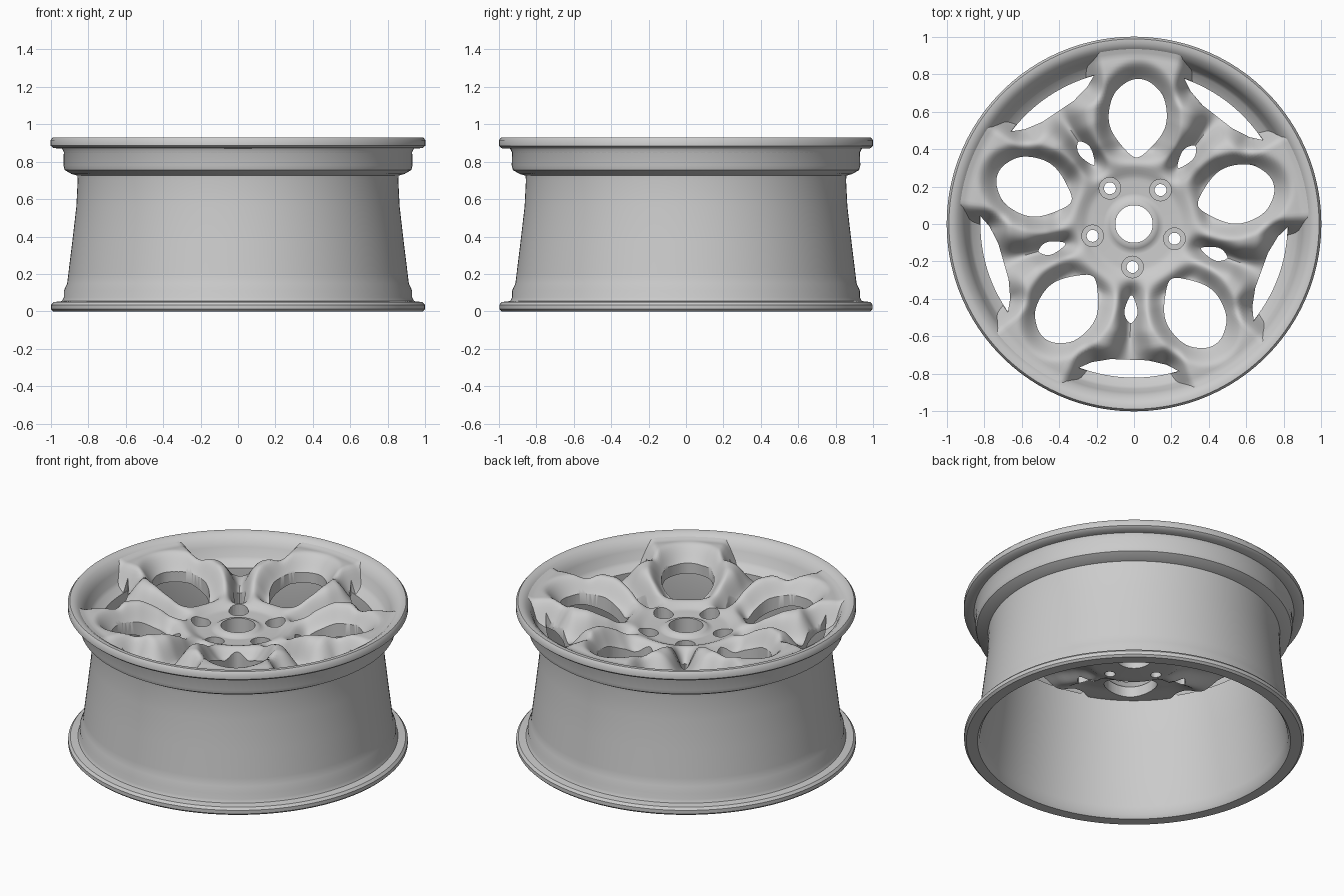
import bpy, bmesh, math
from mathutils import Vector

cube = bpy.data.objects.get("Cube")
if cube:
    bpy.data.objects.remove(cube)

metal = bpy.data.materials.new("silver grey")
metal.use_nodes = True
GREY = (0.6, 0.6, 0.6, 1)
metal.diffuse_color = GREY
bsdf = next(n for n in metal.node_tree.nodes if n.type == 'BSDF_PRINCIPLED')
bsdf.inputs["Base Color"].default_value = GREY

STEP = math.radians(72)
PETAL = math.radians(88)      # direction of the first large opening
CHANNEL = math.radians(52)    # direction of the first gap between petals


def finish(bm, name):
    bmesh.ops.recalc_face_normals(bm, faces=bm.faces)
    mesh = bpy.data.meshes.new(name)
    bm.to_mesh(mesh)
    bm.free()
    mesh.materials.append(metal)
    ob = bpy.data.objects.new(name, mesh)
    bpy.context.collection.objects.link(ob)
    return ob


def make_active(ob):
    bpy.ops.object.select_all(action='DESELECT')
    ob.select_set(True)
    bpy.context.view_layer.objects.active = ob


def shade(ob, degrees):
    make_active(ob)
    bpy.ops.object.shade_smooth_by_angle(angle=math.radians(degrees))


def revolve(section, n):
    """Closed ring; the section is a function of the angle."""
    bm = bmesh.new()
    cols = []
    for i in range(n):
        a = 2 * math.pi * i / n
        cols.append([bm.verts.new((r * math.cos(a), r * math.sin(a), z)) for r, z in section(a)])
    for i in range(n):
        p, q = cols[i], cols[(i + 1) % n]
        for j in range(len(p)):
            k = (j + 1) % len(p)
            bm.faces.new((p[j], p[k], q[k], q[j]))
    return bm


def ramp(x, lo, hi):
    t = min(1, max(0, (x - lo) / (hi - lo)))
    return t * t * (3 - 2 * t)


def curve(x, pts):
    """Height read from a short profile."""
    for (a, u), (b, v) in zip(pts, pts[1:]):
        if x <= b:
            return u + (v - u) * min(1, max(0, (x - a) / (b - a)))
    return pts[-1][1]


# Barrel: outer wall with stepped lips, then inner wall
barrel_profile = [
    (0.92, 0), (0.985, 0), (0.998, 0.012), (0.998, 0.035), (0.985, 0.05), (0.94, 0.055),
    (0.93, 0.075), (0.93, 0.11), (0.912, 0.15), (0.906, 0.2), (0.885, 0.37), (0.863, 0.56),
    (0.856, 0.7), (0.858, 0.725), (0.89, 0.735), (0.925, 0.755), (0.932, 0.78), (0.93, 0.85),
    (0.94, 0.87), (0.985, 0.872), (1, 0.885), (1, 0.915), (0.988, 0.93), (0.965, 0.93),
    (0.94, 0.915), (0.915, 0.89), (0.9, 0.86), (0.88, 0.805), (0.865, 0.785), (0.82, 0.76),
    (0.82, 0.66), (0.835, 0.52), (0.87, 0.25), (0.895, 0.07), (0.905, 0.02)]
barrel = finish(revolve(lambda a: barrel_profile, 160), "barrel")
shade(barrel, 40)


# Spoke disc: rounded petals, dished hub and sunken channels
CREST = [(0.1, 0.77), (0.125, 0.77), (0.14, 0.75), (0.25, 0.755), (0.34, 0.80), (0.46, 0.86),
         (0.58, 0.895), (0.72, 0.905), (0.85, 0.905), (0.9, 0.9), (0.945, 0.912)]
UNDER = [(0.1, 0.55), (0.28, 0.56), (0.36, 0.62), (0.48, 0.68), (0.7, 0.745), (0.82, 0.745),
         (0.9, 0.77), (0.945, 0.89)]


def offset(a, base):
    return (a - base + STEP / 2) % STEP - STEP / 2


def channel(r, a):
    x = r * math.sin(offset(a, CHANNEL))
    width = 0.055 + 0.05 * ramp(r, 0.55, 0.75)
    return math.exp(-(x / width) ** 2) * ramp(r, 0.28, 0.42)


def under_height(r, a):
    return curve(r, UNDER) - 0.06 * channel(r, a) * (1 - ramp(r, 0.74, 0.82))


def top_height(r, a):
    z = curve(r, CREST)
    u, v = offset(a, CHANNEL), offset(a, PETAL)
    # bowl around each large opening
    e = math.hypot(r * math.sin(v) / 0.155, (r * math.cos(v) - 0.56) / 0.21)
    z -= 0.11 * (1 - ramp(e, 0.85, 1.55)) * ramp(r, 0.3, 0.42)
    # channel between neighbouring petals
    z -= 0.15 * channel(r, a)
    # petals drop away towards the outer windows
    w = (1 - ramp(abs(u), math.radians(14), math.radians(23))) * ramp(r, 0.66, 0.8)
    return max(z + (0.745 - z) * w, under_height(r, a) + 0.005)


radii = [0.1 + 0.845 * i / 54 for i in range(55)]


def disc_section(a):
    top = [(r, top_height(r, a)) for r in radii]
    return top + [(r, under_height(r, a)) for r in reversed(radii[::2])]


spokes = finish(revolve(disc_section, 360), "spokes")


# Cutters, each drawn along +y and repeated five times
def smooth_outline(pts, n=5):
    out = []
    for i in range(len(pts)):
        p0, p1, p2, p3 = [Vector(pts[(i + k) % len(pts)]) for k in (-1, 0, 1, 2)]
        for j in range(n):
            t = j / n
            out.append(0.5 * (2 * p1 + (p2 - p0) * t + (2 * p0 - 5 * p1 + 4 * p2 - p3) * t * t
                              + (3 * p1 - p0 - 3 * p2 + p3) * t ** 3))
    return out


def circle(y, rad, n=20):
    return [(rad * math.cos(2 * math.pi * i / n), y + rad * math.sin(2 * math.pi * i / n)) for i in range(n)]


def add_prisms(bm, outline, base, z0, z1):
    for k in range(5):
        a = base + k * STEP - math.pi / 2
        c, s = math.cos(a), math.sin(a)
        lo, hi = [[bm.verts.new((c * x - s * y, s * x + c * y, z)) for x, y in outline] for z in (z0, z1)]
        bm.faces.new(lo[::-1])
        bm.faces.new(hi)
        for i in range(len(lo)):
            j = (i + 1) % len(lo)
            bm.faces.new((lo[i], lo[j], hi[j], hi[i]))


half = [(0.075, 0.41), (0.14, 0.5), (0.155, 0.59), (0.13, 0.69), (0.065, 0.755)]
opening = smooth_outline([(0, 0.355)] + half + [(0, 0.775)] + [(-x, y) for x, y in reversed(half)])
slit = smooth_outline([(0, 0.38), (0.03, 0.44), (0.032, 0.49), (0, 0.53), (-0.032, 0.49), (-0.03, 0.44)])
arc = [math.radians(-19 + 3.8 * i) for i in range(11)]
window = [(0.822 * math.sin(t), 0.822 * math.cos(t)) for t in arc]
window += [(0.2, 0.745), (0.1, 0.725), (-0.1, 0.725), (-0.2, 0.745)]

through = bmesh.new()
add_prisms(through, opening, PETAL, 0.4, 1.1)
add_prisms(through, slit, CHANNEL, 0.4, 1.1)
add_prisms(through, window, CHANNEL, 0.4, 1.1)
add_prisms(through, circle(0.23, 0.032), CHANNEL, 0.4, 1.1)
pockets = bmesh.new()
add_prisms(pockets, circle(0.23, 0.058), CHANNEL, 0.65, 1.1)

for bm, name in ((through, "opening_cutter"), (pockets, "bolt_pocket_cutter")):
    cutter = finish(bm, name)
    cutter.hide_render = True
    mod = spokes.modifiers.new(name, 'BOOLEAN')
    mod.operation = 'DIFFERENCE'
    mod.solver = 'EXACT'
    mod.object = cutter
    make_active(spokes)
    bpy.ops.object.modifier_apply(modifier=name)
    bpy.data.objects.remove(cutter)
shade(spokes, 40)
